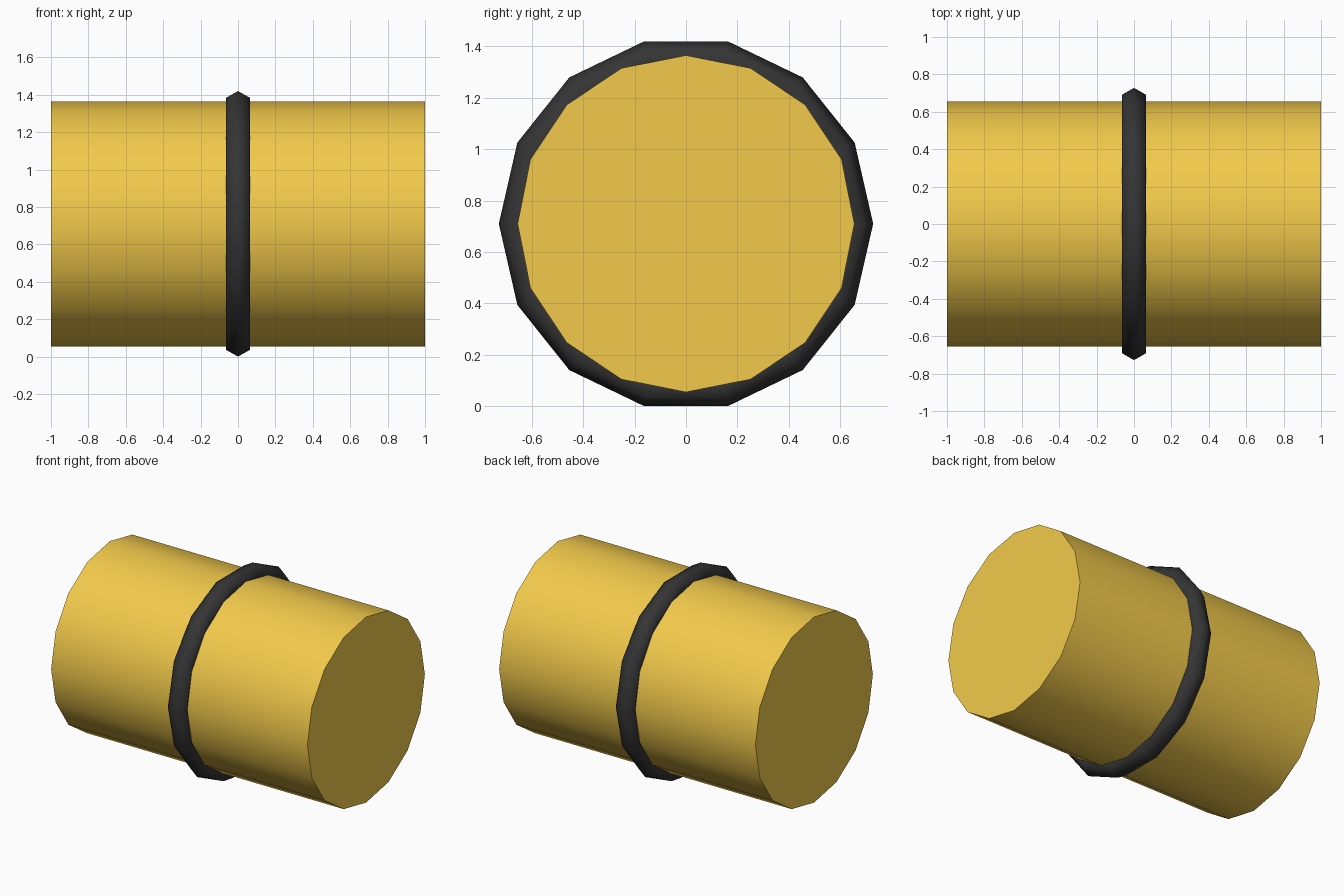
import bpy, math

if "Cube" in bpy.data.objects:
    bpy.data.objects.remove(bpy.data.objects["Cube"])

R, CZ = 0.655, 0.71
ALONG_X = (math.pi / 2, 0, math.pi / 2)   # turns local z to x, local x to y


def finish(name, color, angle):
    ob = bpy.context.object
    ob.name = ob.data.name = name
    mat = bpy.data.materials.new(name + "_color")
    mat.diffuse_color = (*color, 1)
    mat.use_nodes = True
    mat.node_tree.nodes["Principled BSDF"].inputs["Base Color"].default_value = mat.diffuse_color
    ob.data.materials.append(mat)
    bpy.ops.object.shade_smooth_by_angle(angle=math.radians(angle))


# 16-sided drum with flat end caps
bpy.ops.mesh.primitive_cylinder_add(vertices=16, radius=R, depth=2,
                                    location=(0, 0, CZ), rotation=ALONG_X)
finish("barrel_body", (0.89, 0.59, 0.07), 40)

# low-poly band around the middle, half sunk in the drum
bpy.ops.mesh.primitive_torus_add(major_segments=14, minor_segments=6,
                                 major_radius=R, minor_radius=0.073,
                                 location=(0, 0, CZ), rotation=ALONG_X)
finish("middle_band", (0.035, 0.035, 0.035), 70)
